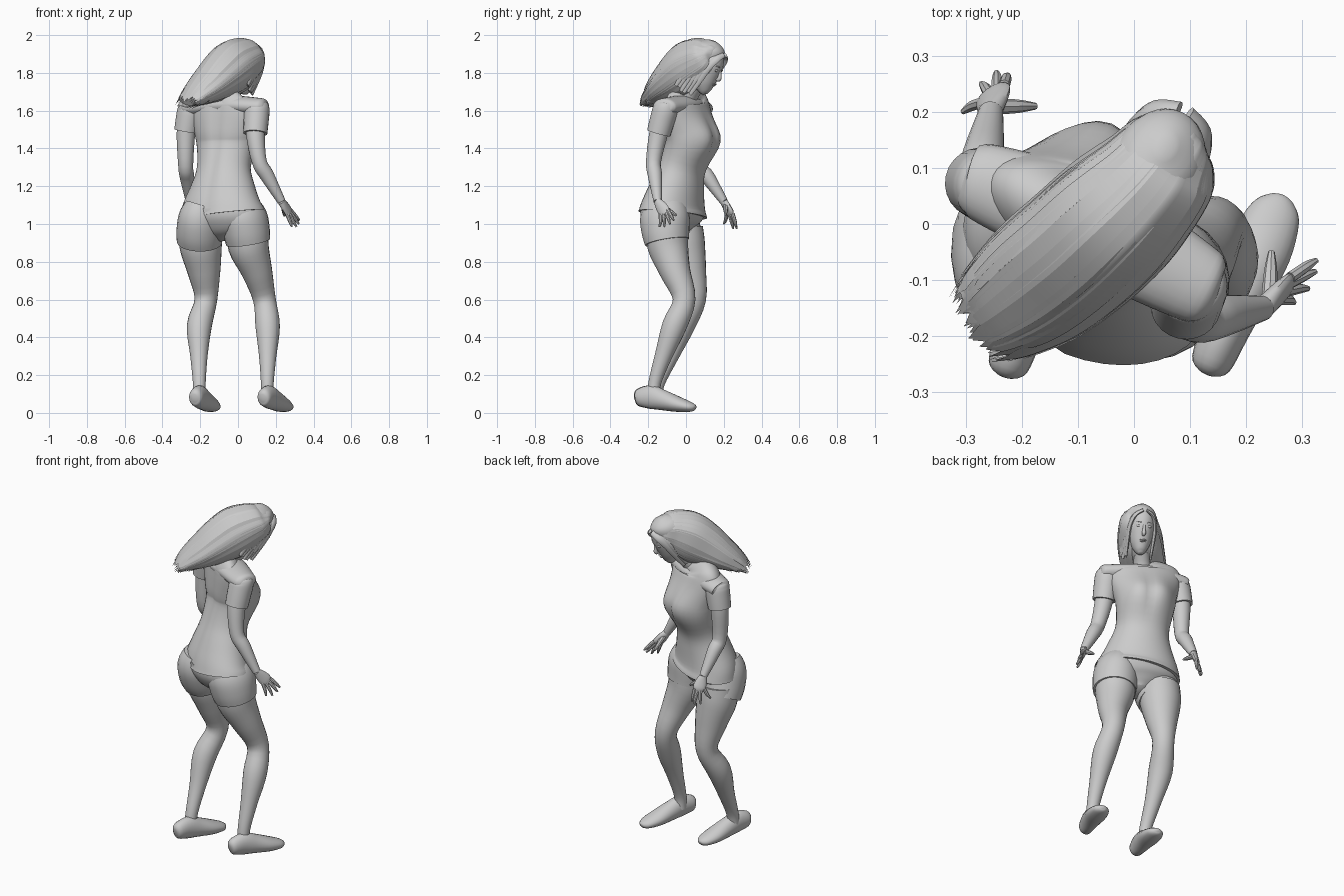
import bpy, bmesh, math, random
from mathutils import Vector, Matrix

random.seed(4)
default_cube = bpy.data.objects.get("Cube")
if default_cube:
    bpy.data.objects.remove(default_cube, do_unlink=True)

clay = bpy.data.materials.new("plain_grey")
clay.use_nodes = True
clay.diffuse_color = (0.6, 0.6, 0.6, 1)
clay.node_tree.nodes["Principled BSDF"].inputs["Base Color"].default_value = (0.6, 0.6, 0.6, 1)

TURN = math.radians(-27)
FORWARD = Vector((-math.sin(TURN), math.cos(TURN), 0))
SIDE = Vector((math.cos(TURN), math.sin(TURN), 0))
UP = Vector((0, 0, 1))
X_AXIS = Vector((1, 0, 0))
made = []


def finish(name, bm, matrix=None):
    if matrix:
        bm.transform(matrix)
    bmesh.ops.recalc_face_normals(bm, faces=bm.faces)
    mesh = bpy.data.meshes.new(name)
    bm.to_mesh(mesh)
    bm.free()
    mesh.materials.append(clay)
    obj = bpy.data.objects.new(name, mesh)
    bpy.context.collection.objects.link(obj)
    made.append(obj)


def smooth_rows(rows, steps):
    """Catmull-Rom interpolation of rows (x, y, z, half width, half depth)."""
    out = []
    for i in range(len(rows) - 1):
        quad = rows[max(i - 1, 0)], rows[i], rows[i + 1], rows[min(i + 2, len(rows) - 1)]
        for k in range(steps):
            t = k / steps
            out.append([0.5 * (2 * b + (c - a) * t + (2 * a - 5 * b + 4 * c - d) * t * t
                               + (3 * b - a - 3 * c + d) * t ** 3) for a, b, c, d in zip(*quad)])
    return out + [list(rows[-1])]


def make_rings(rows, side=SIDE, seg=20, steps=4, ripple=0.0):
    rows = smooth_rows([r if len(r) == 5 else (*r, r[3]) for r in rows], steps)
    wave = [1 + random.uniform(-ripple, ripple) for _ in range(seg)]
    rings = []
    for i, row in enumerate(rows):
        centre = Vector(row[:3])
        tangent = (Vector(rows[min(i + 1, len(rows) - 1)][:3])
                   - Vector(rows[max(i - 1, 0)][:3])).normalized()
        depth = tangent.cross(side).normalized()
        wide = depth.cross(tangent)
        a, b = max(row[3], 0.002), max(row[4], 0.002)
        angles = [math.tau * j / seg for j in range(seg)]
        rings.append([centre + (wide * a * math.cos(t) + depth * b * math.sin(t)) * w
                      for t, w in zip(angles, wave)])
    return rings


def skin(name, rings, matrix=None):
    bm = bmesh.new()
    loops = [[bm.verts.new(p) for p in ring] for ring in rings]
    seg = len(loops[0])
    for low, high in zip(loops, loops[1:]):
        for j in range(seg):
            k = (j + 1) % seg
            bm.faces.new((low[j], low[k], high[k], high[j]))
    bm.faces.new(loops[0])
    bm.faces.new(loops[-1])
    finish(name, bm, matrix)


def tube(name, rows, side=SIDE, seg=20, steps=4, matrix=None):
    skin(name, make_rings(rows, side, seg, steps), matrix)


def ball(name, centre, size, matrix):
    bm = bmesh.new()
    bmesh.ops.create_uvsphere(bm, u_segments=12, v_segments=8, radius=1)
    place = Matrix.Translation(centre) @ Matrix.Diagonal((*size, 1))
    finish(name, bm, matrix @ place)


# Shirt body, with the bust pushed out and the spine pressed in
shirt = make_rings([
    (-.082, -.07, 1.05, .238, .165), (-.085, -.065, 1.1, .222, .152), (-.08, -.045, 1.2, .178, .133),
    (-.075, -.02, 1.3, .148, .117), (-.065, .015, 1.42, .162, .118), (-.068, .012, 1.5, .178, .116),
    (-.072, 0, 1.6, .205, .1), (-.072, -.005, 1.64, .2, .09), (-.062, 0, 1.672, .15, .074),
    (-.045, .015, 1.695, .068, .056)], seg=40)
chest = Vector((-.065, .015, 1.45))
for ring in shirt:
    for p in ring:
        local = p - chest
        across, ahead = local.dot(SIDE), local.dot(FORWARD)
        if ahead > 0.02:
            spread = ((abs(across) - .065) / .085) ** 2 + (local.z / .105) ** 2
            p += FORWARD * .045 * math.exp(-spread)
        elif ahead < -0.04:
            p += FORWARD * .012 * math.exp(-(across / .03) ** 2)
skin("shirt", shirt)
tube("shirt_yoke", [(.15, -.125, 1.62, .03, .022), (.138, -.12, 1.62, .058, .04), (.1, -.1, 1.622, .073, .047),
                    (-.07, -.005, 1.63, .09, .052), (-.25, .068, 1.615, .073, .047),
                    (-.29, .08, 1.607, .058, .04), (-.305, .085, 1.605, .03, .022)], side=FORWARD, seg=24)

# Shorts: seat plus two legs
tube("shorts_seat", [(-.082, -.07, 1.08, .225, .153), (-.082, -.07, 1.04, .226, .15),
                     (-.08, -.066, .99, .195, .122), (-.077, -.058, .95, .1, .08),
                     (-.075, -.05, .925, .04, .05)], seg=32)
tube("shorts_leg_left", [(.005, -.11, 1.09, .1, .12), (.032, -.112, 1.03, .121, .134),
                         (.045, -.108, .96, .123, .128), (.054, -.1, .905, .118)], seg=24)
tube("shorts_leg_right", [(-.175, -.065, 1.09, .1, .12), (-.193, -.065, 1.03, .118, .138),
                          (-.202, -.048, .96, .122, .132), (-.204, -.024, .905, .12)], seg=24)

# Legs
tube("leg_left", [(.05, -.1, .98, .11), (.056, -.095, .88, .108), (.1, -.058, .75, .082),
                  (.14, -.01, .6, .06), (.157, -.062, .46, .065), (.157, -.12, .3, .046),
                  (.155, -.165, .16, .034), (.155, -.17, .08, .034)], seg=24)
tube("leg_right", [(-.2, -.02, .98, .11), (-.197, -.01, .88, .112), (-.18, .02, .75, .088),
                   (-.17, .046, .6, .06), (-.205, -.02, .46, .066), (-.207, -.085, .3, .046),
                   (-.205, -.145, .16, .034), (-.205, -.16, .08, .034)], seg=24)


# Shoes
def shoe(name, heel, toe):
    heel, toe = Vector(heel), Vector(toe)
    profile = [(0, .08, .015, .02), (.05, .082, .036, .046), (.25, .084, .043, .062),
               (.45, .068, .05, .054), (.7, .046, .057, .041), (.9, .032, .046, .027),
               (.98, .028, .025, .016), (1, .026, .006, .005)]
    rows = [(*heel.lerp(toe, t).xy, z, a, b) for t, z, a, b in profile]
    tube(name, rows, side=UP.cross(toe - heel).normalized())


shoe("shoe_left", (.13, -.265, 0), (.265, .05, 0))
shoe("shoe_right", (-.23, -.27, 0), (-.125, .05, 0))


# Arms with sleeves, palms and fingers
def arm(label, shoulder, cuff, elbow, wrist, knuckles, tips, thumb):
    shoulder, cuff, elbow, wrist, knuckles = map(Vector, (shoulder, cuff, elbow, wrist, knuckles))
    tube("sleeve_" + label, [(*(shoulder + UP * .045), .035), (*(shoulder + UP * .032), .058),
                             (*shoulder, .067), (*shoulder.lerp(cuff, .5), .066), (*cuff, .063)],
         side=FORWARD, seg=24)
    tube("arm_" + label, [(*shoulder, .05), (*cuff, .05), (*elbow, .04),
                          (*elbow.lerp(wrist, .35), .038), (*wrist, .022)])
    spread = (Vector(tips[0]) - Vector(tips[-1])).normalized()
    tube("palm_" + label, [(*wrist, .021, .02), (*wrist.lerp(knuckles, .5), .032, .017),
                           (*knuckles, .034, .014), (*knuckles.lerp(Vector(tips[1]), .2), .02, .008)],
         side=spread, seg=14)
    for n, tip in enumerate(tips):
        tip = Vector(tip)
        root = knuckles + spread * (.024 - .016 * n)
        mid = root.lerp(tip, .55) + (knuckles - wrist).normalized() * .006
        tube(f"finger_{label}_{n + 1}", [(*root, .0105), (*mid, .0095), (*tip, .005)],
             side=spread.cross(tip - root).normalized(), seg=8)
    base, thumb = wrist.lerp(knuckles, .3), Vector(thumb)
    tube("thumb_" + label, [(*base, .015), (*base.lerp(thumb, .6), .012), (*thumb, .006)], side=UP, seg=8)


arm("left", (.1, -.11, 1.605), (.092, -.145, 1.48), (.113, -.172, 1.33), (.23, -.15, 1.12),
    (.268, -.115, 1.065),
    [(.325, -.065, 1.02), (.323, -.085, 1.0), (.31, -.115, .985), (.285, -.14, .985)],
    (.245, -.05, 1.045))
arm("right", (-.255, .068, 1.6), (-.275, .073, 1.49), (-.277, .075, 1.31), (-.255, .2, 1.12),
    (-.25, .232, 1.06),
    [(-.225, .265, .985), (-.245, .27, .975), (-.272, .25, .975), (-.305, .2, 1.0)],
    (-.175, .21, 1.05))

# Neck and head, the head bowed forward
tube("neck", [(-.06, 0, 1.64, .055), (-.035, .025, 1.69, .046), (.01, .07, 1.76, .046)])
head = (Matrix.Translation((.038, .1, 1.842)) @ Matrix.Rotation(TURN, 4, "Z")
        @ Matrix.Rotation(math.radians(-23), 4, "X"))
tube("head", [(0, .062, -.142, .012), (0, .053, -.128, .03, .033), (0, .036, -.09, .052, .06),
              (0, .02, -.04, .066, .08), (0, .01, .02, .073, .088), (0, 0, .07, .07, .082),
              (0, -.005, .11, .045, .06), (0, -.01, .13, .01, .015)], X_AXIS, 24, matrix=head)
tube("nose", [(0, .091, .02, .006), (0, .101, -.01, .008), (0, .107, -.035, .011, .012),
              (0, .096, -.045, .008)], X_AXIS, 10, matrix=head)
for x, label in ((.028, "left"), (-.028, "right")):
    ball("eye_" + label, (x, .088, .005), (.014, .007, .007), head)
    tube("brow_" + label, [(x * .5, .094, .022, .003), (x, .09, .028, .003),
                           (x * 1.6, .076, .024, .002)], UP, 8, matrix=head)
ball("upper_lip", (0, .094, -.07), (.02, .006, .004), head)
ball("lower_lip", (0, .092, -.078), (.016, .006, .005), head)

# Hair: a cap, locks hanging beside the face and a wind-blown mass
tube("hair_cap", [(0, -.04, -.06, .078, .065), (0, -.03, .02, .083, .083), (0, -.01, .075, .082, .092),
                  (0, -.008, .112, .06, .075), (0, -.01, .136, .015, .02)], X_AXIS, 28, matrix=head)
for sign, label in ((1, "left"), (-1, "right")):
    for n in range(6):
        out, back = sign * (.069 + .003 * n), -.018 * n
        drop = random.uniform(-.172, -.15)
        tube(f"face_lock_{label}_{n + 1}",
             [(sign * .01, .084 + back, .094, .008, .016), (sign * .05, .074 + back, .065, .01, .021),
              (out, .054 + back, .01, .011, .022), (out * 1.03, .036 + back, -.06, .01, .021),
              (out * .98, .012 + back, drop, .005, .01)], X_AXIS, 8, matrix=head)

hair_side = UP.cross(Vector((-.75, -.62, 0))).normalized()
hair = make_rings([(.108, .16, 1.9, .03, .028), (.094, .148, 1.9, .066, .056), (.068, .122, 1.886, .094, .094),
                   (.03, .075, 1.866, .108, .122),
                   (-.025, .02, 1.832, .12, .138), (-.09, -.04, 1.782, .121, .122),
                   (-.165, -.1, 1.725, .115, .088), (-.23, -.148, 1.678, .096, .055),
                   (-.265, -.172, 1.655, .08, .032)], hair_side, 72, 5, ripple=.022)
skin("hair_mass", hair)

# Thin strands that follow the hair mass and trail past its end
bm = bmesh.new()
for strand in range(130):
    j, width = random.randrange(len(hair[0])), random.choice((2, 3, 4))
    start, stop = random.randint(4, 20), random.randint(33, len(hair) - 1)
    lift = random.uniform(1.01, 1.06)
    previous = None
    for i in range(start, stop + 1):
        ring = hair[i]
        middle = sum(ring, Vector()) / len(ring)
        fade = 1.004 + (lift - 1) * (i - start) / (stop - start)
        pair = [bm.verts.new(middle + (ring[(j + k) % len(ring)] - middle) * fade) for k in (0, width)]
        if previous:
            bm.faces.new((previous[0], previous[1], pair[1], pair[0]))
        previous = pair
    drift = (hair[stop][j] - hair[stop - 2][j]).normalized() - UP * .2
    tip = bm.verts.new((previous[0].co + previous[1].co) / 2 + drift * random.uniform(.02, .05))
    bm.faces.new((previous[0], previous[1], tip))
finish("hair_strands", bm)

# Smooth shading that keeps hems and creases sharp
bpy.ops.object.select_all(action="DESELECT")
for obj in made:
    obj.select_set(True)
bpy.context.view_layer.objects.active = made[0]
bpy.ops.object.shade_smooth_by_angle(angle=math.radians(40))
